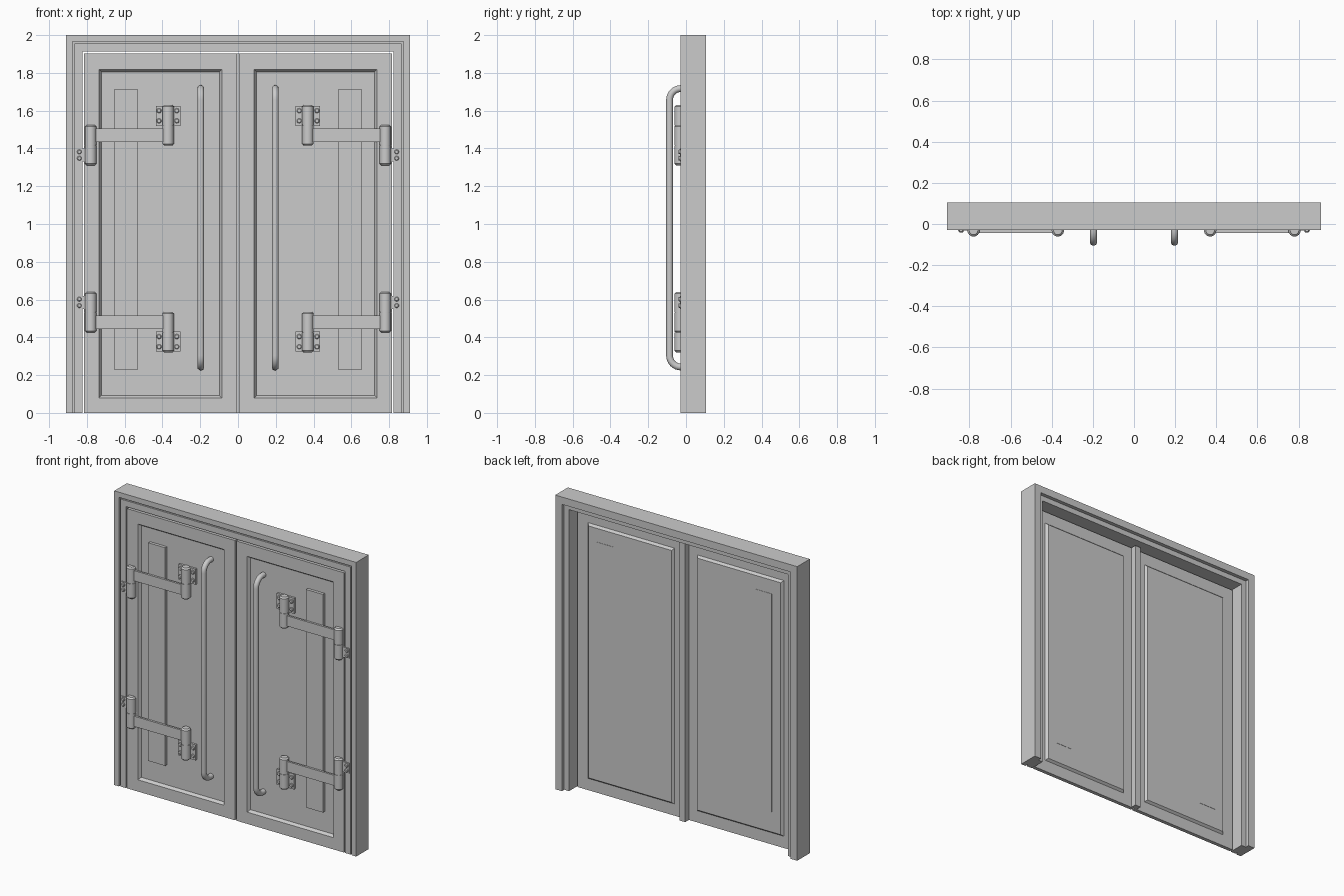
import bpy, bmesh, math
from mathutils import Vector, Matrix

if "Cube" in bpy.data.objects:
    bpy.data.objects.remove(bpy.data.objects["Cube"])


def finish(bm, name, smooth=False):
    bmesh.ops.recalc_face_normals(bm, faces=bm.faces[:])
    me = bpy.data.meshes.new(name)
    bm.to_mesh(me)
    bm.free()
    ob = bpy.data.objects.new(name, me)
    bpy.context.collection.objects.link(ob)
    if smooth:
        bpy.ops.object.select_all(action='DESELECT')
        ob.select_set(True)
        bpy.context.view_layer.objects.active = ob
        bpy.ops.object.shade_smooth_by_angle(angle=math.radians(35))
    return ob


def skin(bm, rings):
    """Bridge matching closed rings of points and cap both ends."""
    vs = [[bm.verts.new(p) for p in r] for r in rings]
    n = len(rings[0])
    for a, b in zip(vs, vs[1:]):
        for i in range(n):
            j = (i + 1) % n
            bm.faces.new((a[i], a[j], b[j], b[i]))
    bm.faces.new(vs[0])
    bm.faces.new(vs[-1])


def add_box(bm, x0, x1, y0, y1, z0, z1):
    skin(bm, [[(x0, y, z0), (x1, y, z0), (x1, y, z1), (x0, y, z1)] for y in (y0, y1)])


def lathe(bm, centre, axis, profile, seg=24):
    """Spin (radius, height) pairs about the y or z axis."""
    rings = []
    for r, h in profile:
        ring = []
        for i in range(seg):
            a = 2 * math.pi * i / seg
            u, v = r * math.cos(a), r * math.sin(a)
            p = (u, v, h) if axis == 'z' else (u, h, v)
            ring.append(Vector(centre) + Vector(p))
        rings.append(ring)
    skin(bm, rings)


# Frame: moulded section swept up, over and down the opening
section = [(0, -.03), (.035, -.03), (.035, -.014), (.045, -.014), (.045, -.026), (.086, -.026),
           (.086, .08), (.05, .08), (.05, .105), (0, .105)]
bm = bmesh.new()
corners = [lambda d: (-.91 + d, 0), lambda d: (-.91 + d, 2 - d),
           lambda d: (.91 - d, 2 - d), lambda d: (.91 - d, 0)]
skin(bm, [[(c(d)[0], y, c(d)[1]) for d, y in section] for c in corners])
finish(bm, "door_frame")

PANEL_FRONT, PANEL_BACK = -.006, .015


def flip(bm, sx, sz=1):
    """Mirror to the left side and/or to the lower hinge."""
    for v in bm.verts:
        v.co.x *= sx
        if sz < 0:
            v.co.z = 1.95 - v.co.z


def hinge(sx, sz, tag):
    # barrels with chamfered ends and a knuckle joint
    bm = bmesh.new()
    r, c, g = .03, .009, .002
    for x, z0, z1 in ((.78, 1.31, 1.525), (.37, 1.415, 1.63)):
        m = (z0 + z1) / 2
        lathe(bm, (x, -.031, 0), 'z',
              [(r - c, z0), (r, z0 + c), (r, m - g), (r - .003, m - g), (r - .003, m + g),
               (r, m + g), (r, z1 - c), (r - c, z1)])
    flip(bm, sx, sz)
    finish(bm, "hinge_barrels_" + tag, True)
    # arm and mounting plates
    bm = bmesh.new()
    add_box(bm, .38, .77, -.043, -.029, 1.435, 1.505)
    add_box(bm, .305, .435, -.02, PANEL_BACK, 1.52, 1.625)
    add_box(bm, .79, .856, -.032, -.02, 1.33, 1.4)
    # web joining the inner barrel to its plate
    add_box(bm, .345, .395, -.03, -.01, 1.53, 1.62)
    flip(bm, sx, sz)
    finish(bm, "hinge_plates_" + tag)
    # bolts
    bm = bmesh.new()
    spots = [(x, z, -.02, .013) for x in (.324, .418) for z in (1.546, 1.6)]
    spots += [(.84, 1.348, -.032, .012), (.84, 1.382, -.032, .012)]
    for x, z, y, r in spots:
        lathe(bm, (x, y, z), 'y', [(r, .005), (r, -.005), (r * .7, -.009)], 16)
    flip(bm, sx, sz)
    finish(bm, "hinge_bolts_" + tag, True)


for sx, side in ((1, "right"), (-1, "left")):
    # Leaf: recessed on the front, embossed on the back
    bm = bmesh.new()

    def rect(i, y):
        a, b, z0, z1 = .08 * i + .006, .816 - .08 * i, .08 * i, 1.902 - .083 * i
        return [(a, y, z0), (b, y, z0), (b, y, z1), (a, y, z1)]
    skin(bm, [rect(1.16, PANEL_FRONT), rect(1, -.025), rect(0, -.025), rect(0, 0),
              rect(1, 0), rect(1.16, PANEL_BACK)])
    flip(bm, sx)
    finish(bm, "door_leaf_" + side)

    # Long vertical strip through the panel
    bm = bmesh.new()
    add_box(bm, .53, .657, -.026, PANEL_BACK + .002, .23, 1.713)
    flip(bm, sx)
    finish(bm, "panel_strip_" + side)

    # Bent tube pull handle
    R, yo, z0, z1 = .06, -.087, .243, 1.717
    path = [((0), z0, math.pi / 2)]
    path[0] = (PANEL_BACK, z0, 0)
    for k in range(9):
        a = math.pi / 2 * k / 8
        path.append((yo + R - R * math.sin(a), z0 + R - R * math.cos(a), a))
    for k in range(9):
        a = math.pi / 2 * k / 8
        path.append((yo + R - R * math.cos(a), z1 - R + R * math.sin(a), math.pi / 2 + a))
    path.append((PANEL_BACK, z1, math.pi))
    rings = []
    for y, z, t in path:
        n = Vector((0, math.sin(t), math.cos(t)))
        ring = []
        for i in range(20):
            b = 2 * math.pi * i / 20
            ring.append(Vector((.197, y, z)) + .018 * (math.cos(b) * Vector((1, 0, 0)) + math.sin(b) * n))
        rings.append(ring)
    bm = bmesh.new()
    skin(bm, rings)
    flip(bm, sx)
    finish(bm, "pull_handle_" + side, True)

    # Upper and lower double hinges
    hinge(sx, 1, side + "_upper")
    hinge(sx, -1, side + "_lower")

# Meeting strip behind the joint of the two leaves
bm = bmesh.new()
add_box(bm, -.022, .022, 0, .04, 0, 1.902)
finish(bm, "meeting_strip")
